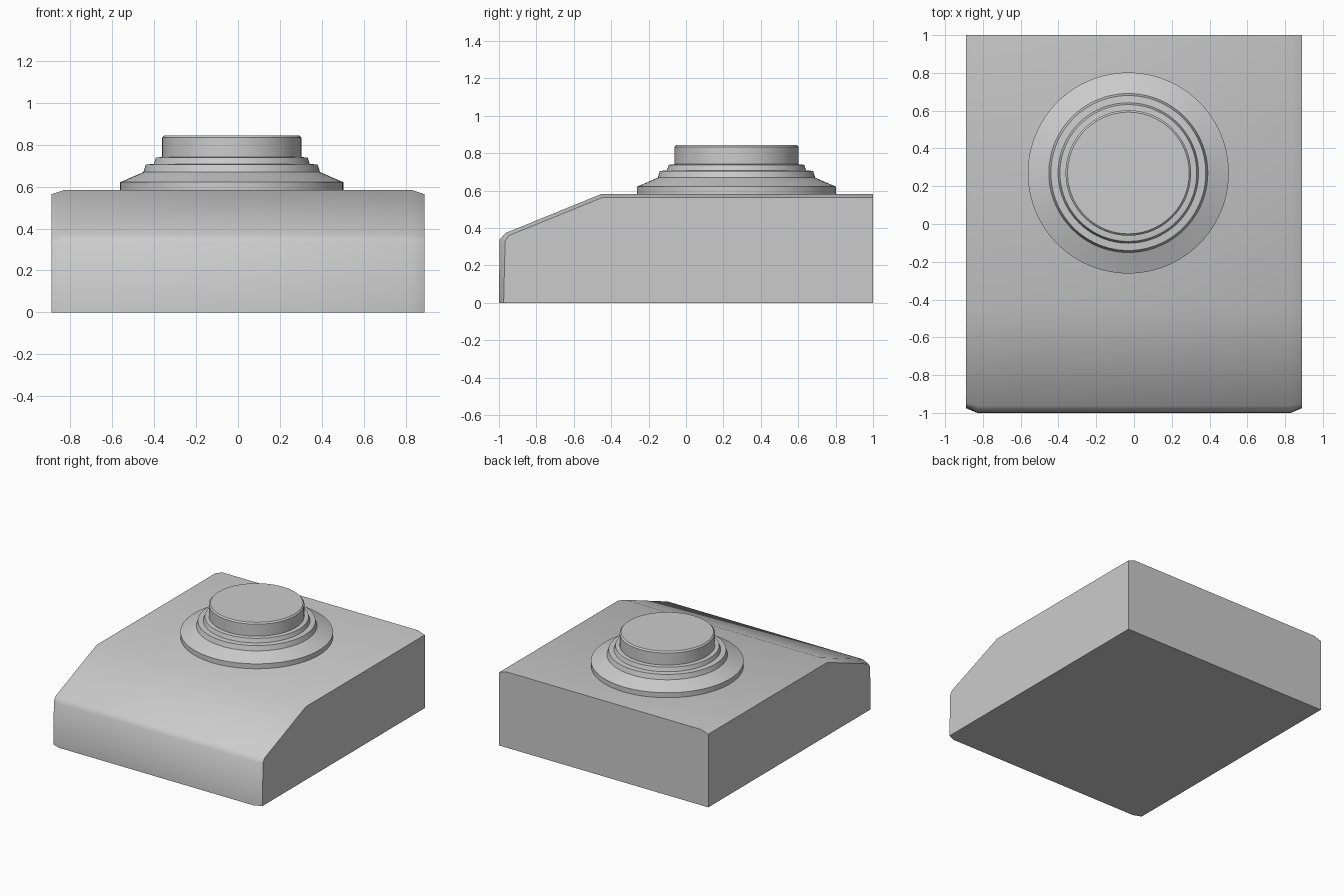
import bpy, bmesh
from math import radians, sin, cos, tau

if "Cube" in bpy.data.objects:
    bpy.data.objects.remove(bpy.data.objects["Cube"], do_unlink=True)

grey = bpy.data.materials.new("plain grey")
grey.use_nodes = True
colour = (0.6, 0.6, 0.6, 1)
grey.diffuse_color = colour
grey.node_tree.nodes["Principled BSDF"].inputs["Base Color"].default_value = colour


def finish(bm, name, angle):
    """Turn a bmesh into a smooth shaded object with sharp edges kept."""
    bmesh.ops.recalc_face_normals(bm, faces=bm.faces[:])
    mesh = bpy.data.meshes.new(name)
    bm.to_mesh(mesh)
    bm.free()
    mesh.materials.append(grey)
    obj = bpy.data.objects.new(name, mesh)
    bpy.context.collection.objects.link(obj)
    bpy.ops.object.select_all(action="DESELECT")
    obj.select_set(True)
    bpy.context.view_layer.objects.active = obj
    bpy.ops.object.shade_smooth_by_angle(angle=radians(angle))
    return obj


def bridge(bm, loops):
    """Join neighbouring loops with quads and cap both ends."""
    for a, b in zip(loops, loops[1:]):
        for i in range(len(a)):
            j = (i + 1) % len(a)
            bm.faces.new((a[i], a[j], b[j], b[i]))
    bm.faces.new(loops[0])
    bm.faces.new(loops[-1])


# Body: sloped side profile, slightly smaller at the outer ends
middle = [(-1, 0), (-0.997, 0.338), (-0.963, 0.374), (-0.45, 0.583), (1, 0.583), (1, 0)]
end = [(-0.975, 0), (-0.967, 0.33), (-0.947, 0.36), (-0.447, 0.563), (1, 0.563), (1, 0)]
bm = bmesh.new()
sections = [(-0.89, end), (-0.83, middle), (0.83, middle), (0.89, end)]
bridge(bm, [[bm.verts.new((x, y, z)) for y, z in prof] for x, prof in sections])
finish(bm, "body", 50)


def turned(name, profile, segments=96):
    """Turn a (radius, height) profile around the button axis."""
    bm = bmesh.new()
    angles = [tau * i / segments for i in range(segments)]
    bridge(bm, [[bm.verts.new((-0.03 + r * cos(a), 0.27 + r * sin(a), z))
                 for a in angles] for r, z in profile])
    return finish(bm, name, 30)


# Stepped collar and the round button standing in it
turned("collar", [(0.532, 0.57), (0.532, 0.621), (0.421, 0.669), (0.41, 0.705),
                  (0.372, 0.708), (0.362, 0.738), (0.335, 0.741)])
turned("button", [(0.332, 0.7), (0.332, 0.833), (0.322, 0.843)])
